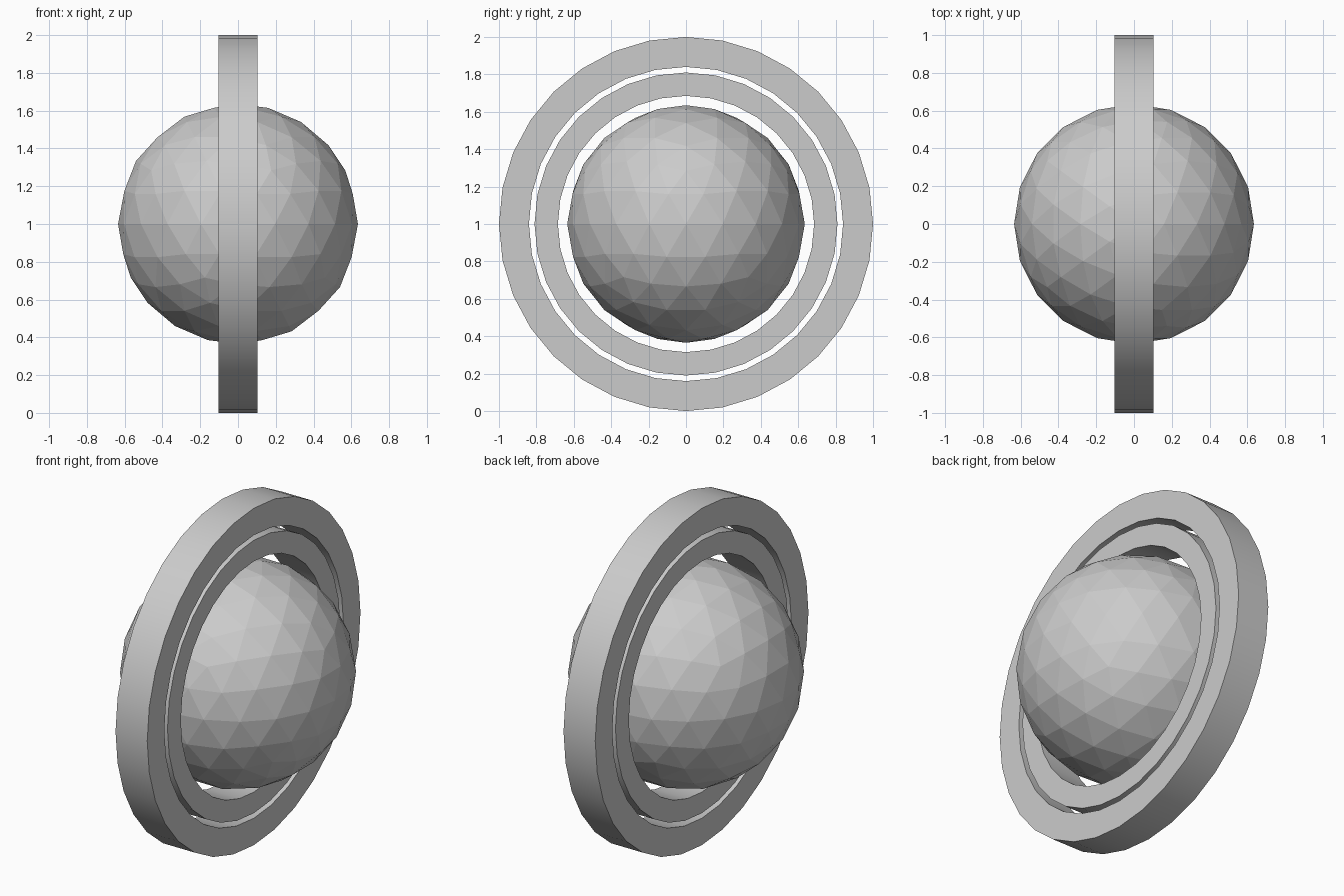
import bpy, bmesh, math

if "Cube" in bpy.data.objects:
    bpy.data.objects.remove(bpy.data.objects["Cube"])

grey = bpy.data.materials.new("plain_grey")
grey.diffuse_color = (0.6, 0.6, 0.6, 1)
grey.use_nodes = True
grey.node_tree.nodes["Principled BSDF"].inputs["Base Color"].default_value = grey.diffuse_color

SEGMENTS = 32
HALF_WIDTH = 0.104


def finish(name, bm):
    mesh = bpy.data.meshes.new(name)
    bmesh.ops.recalc_face_normals(bm, faces=bm.faces[:])
    bm.to_mesh(mesh)
    bm.free()
    mesh.materials.append(grey)
    obj = bpy.data.objects.new(name, mesh)
    obj.location.z = 1
    bpy.context.collection.objects.link(obj)
    return obj


def flat_ring(name, outer, inner):
    """Rectangular section swept round the x axis; smooth rims, flat sides."""
    bm = bmesh.new()
    section = [(-HALF_WIDTH, outer), (HALF_WIDTH, outer),
               (HALF_WIDTH, inner), (-HALF_WIDTH, inner)]
    loops = []
    for i in range(SEGMENTS):
        a = math.tau * i / SEGMENTS
        loops.append([bm.verts.new((x, r * math.sin(a), r * math.cos(a)))
                      for x, r in section])
    for i in range(SEGMENTS):
        p, q = loops[i], loops[(i + 1) % SEGMENTS]
        for j in range(4):
            k = (j + 1) % 4
            bm.faces.new((p[j], p[k], q[k], q[j]))
    obj = finish(name, bm)
    bpy.ops.object.select_all(action='DESELECT')
    obj.select_set(True)
    bpy.context.view_layer.objects.active = obj
    bpy.ops.object.shade_smooth_by_angle(angle=math.radians(30))


# Two concentric upright rings
flat_ring("outer_ring", 1.0, 0.84)
flat_ring("inner_ring", 0.81, 0.685)

# Faceted ball in the middle
ball = bmesh.new()
bmesh.ops.create_icosphere(ball, subdivisions=3, radius=0.635)
finish("faceted_ball", ball)
